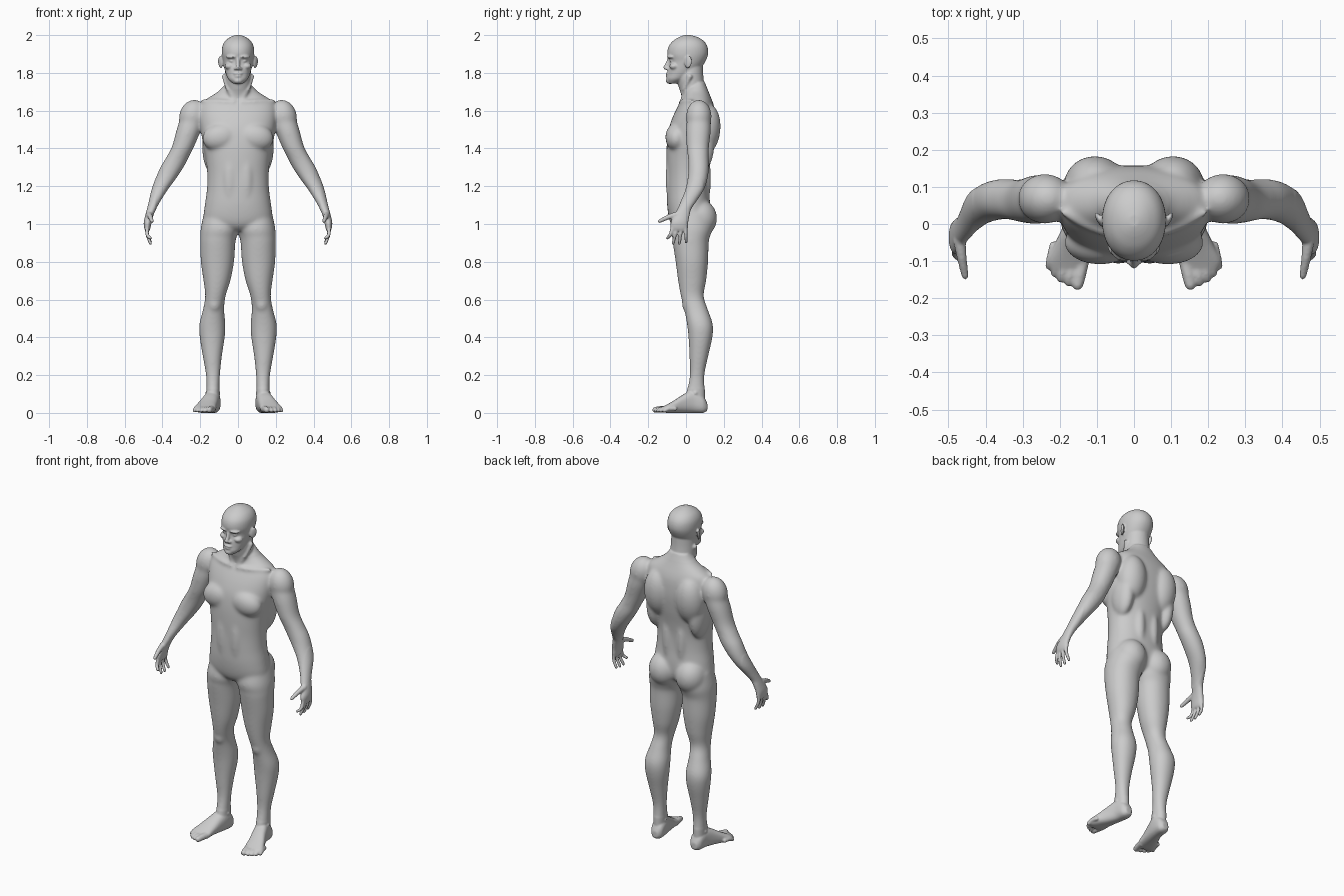
import bpy, bmesh
from math import cos, sin, pi, radians
from mathutils import Matrix, Vector

bm = bmesh.new()
BOTH, MID = (1, -1), (1,)


def spline(rows, n=5):
    """Catmull-Rom interpolation of equal-length rows."""
    rows = [Vector(r) for r in rows]
    out = []
    for i in range(len(rows) - 1):
        a, b, c, d = rows[max(i - 1, 0)], rows[i], rows[i + 1], rows[min(i + 2, len(rows) - 1)]
        for k in range(n):
            t = k / n
            out.append(0.5 * (2 * b + (c - a) * t + (2 * a - 5 * b + 4 * c - d) * t * t
                              + (3 * b - a - 3 * c + d) * t ** 3))
    return out + [rows[-1]]


def loft(rows, sides=MID, along='z', power=2.2, seg=40):
    """Rows are (position, x min, x max, other min, other max)."""
    for s in sides:
        rings = []
        for t, x0, x1, v0, v1 in spline(rows):
            ring = []
            for k in range(seg):
                c, q = cos(2 * pi * k / seg), sin(2 * pi * k / seg)
                c = abs(c) ** (2 / power) * (1 if c > 0 else -1)
                q = abs(q) ** (2 / power) * (1 if q > 0 else -1)
                x = s * ((x0 + x1) / 2 + c * (x1 - x0) / 2)
                v = (v0 + v1) / 2 + q * (v1 - v0) / 2
                ring.append(bm.verts.new((x, v, t) if along == 'z' else (x, t, v)))
            rings.append(ring)
        for a, b in zip(rings, rings[1:]):
            for k in range(seg):
                j = (k + 1) % seg
                bm.faces.new((a[k], a[j], b[j], b[k]))
        bm.faces.new(rings[0])
        bm.faces.new(rings[-1])


def blob(pos, radii, sides=BOTH, rot=(0, 0, 0), sub=3):
    """Ellipsoid, optionally mirrored; rot is in degrees about x, y, z."""
    r = Matrix.Identity(4)
    for angle, axis in zip(rot, 'XYZ'):
        r = Matrix.Rotation(radians(angle), 4, axis) @ r
    for s in sides:
        m = Matrix.Diagonal((s, 1, 1, 1)) @ Matrix.Translation(pos) @ r @ Matrix.Diagonal((*radii, 1))
        bmesh.ops.create_icosphere(bm, subdivisions=sub, radius=1, matrix=m)


def digit(points, r0, r1, sides=BOTH):
    """Rounded, tapering chain along a smooth path."""
    path = spline(points, 9)
    for i, p in enumerate(path):
        r = r0 + (r1 - r0) * i / (len(path) - 1)
        blob(p, (r, r, r), sides, sub=2)


# torso
loft([(z, -w, w, f, b) for z, w, f, b in (
    (.965, .06, -.05, .06), (.99, .14, -.075, .105), (1.03, .18, -.09, .125), (1.10, .176, -.100, .128),
    (1.18, .165, -.102, .122), (1.26, .163, -.102, .122), (1.34, .170, -.104, .132),
    (1.42, .185, -.102, .147), (1.50, .198, -.092, .157), (1.56, .205, -.073, .157),
    (1.61, .205, -.05, .152), (1.645, .19, -.03, .142), (1.67, .155, -.015, .132),
    (1.695, .115, -.005, .122), (1.72, .085, .0, .112), (1.75, .06, .02, .10))])

# neck
loft([(z, -w, w, f, b) for z, w, f, b in (
    (1.60, .085, 0, .13), (1.66, .074, -.018, .125), (1.71, .071, -.034, .102),
    (1.78, .070, -.05, .092), (1.84, .065, -.04, .09))], power=2)
digit([(.072, .02, 1.78), (.05, -.01, 1.71), (.015, -.02, 1.65)], .014, .010)

# torso muscles: chest, abdomen, back, flank, buttock, shoulder, collarbone
blob((.092, -.05, 1.46), (.098, .06, .075), rot=(0, 12, 0))
blob((.043, -.065, 1.24), (.045, .043, .17))
blob((.105, .105, 1.50), (.085, .078, .14), rot=(-6, 0, 0))
blob((.046, .085, 1.24), (.038, .048, .18))
blob((.14, .07, 1.41), (.050, .08, .14))
blob((.088, .075, 1.03), (.088, .09, .10))
blob((.24, .068, 1.57), (.072, .068, .09), rot=(0, -15, 0))
digit([(.02, -.03, 1.645), (.1, -.018, 1.65), (.19, .03, 1.652)], .011, .011)

# legs
loft([(1.06, .015, .180, -.06, .13), (.98, -.005, .197, -.080, .140), (.93, .008, .200, -.073, .126),
      (.90, .014, .200, -.070, .120), (.80, .021, .197, -.055, .117), (.70, .040, .183, -.042, .107),
      (.62, .065, .174, -.028, .094), (.55, .073, .185, -.010, .115), (.47, .067, .205, .005, .142),
      (.40, .070, .203, .013, .140), (.30, .085, .187, .018, .118), (.20, .095, .170, .020, .098),
      (.12, .098, .167, .005, .100), (.05, .097, .167, -.010, .100)], BOTH, power=2.1)
blob((.125, .002, .575), (.032, .024, .04))
blob((.133, .05, .105), (.041, .02, .02))

# feet
loft([(.113, .112, .148, .012, .05), (.09, .094, .166, 0, .09), (.04, .094, .175, 0, .12),
      (-.01, .103, .193, 0, .100), (-.06, .113, .217, 0, .068), (-.10, .119, .234, 0, .045),
      (-.125, .135, .225, .004, .032)], BOTH, 'y', 2.5)

# toes
digit([(.140, -.10, .020), (.146, -.135, .019), (.152, -.163, .016)], .020, .016)
for x, y in ((.177, -.158), (.197, -.148), (.214, -.133), (.229, -.113)):
    digit([(x - .012, y + .055, .022), (x - .004, y + .02, .022), (x, y, .012)], .012, .011)

# arms and palms
loft([(1.58, .17, .30, .01, .13), (1.50, .195, .325, .0, .132), (1.41, .232, .350, .003, .122),
      (1.35, .262, .382, .010, .120), (1.30, .288, .412, .012, .122), (1.24, .328, .437, .008, .115),
      (1.18, .372, .458, -.005, .095), (1.12, .410, .472, -.028, .055), (1.08, .432, .482, -.045, .028),
      (1.05, .446, .490, -.060, .020), (1.01, .457, .499, -.080, .012), (.98, .463, .497, -.082, .010),
      (.965, .468, .492, -.075, .005)], BOTH, power=2.1)

# fingers and thumbs
for y0, y1, z in ((-.070, -.098, .925), (-.047, -.068, .897), (-.024, -.035, .897), (-.002, .001, .905)):
    digit([(.481, y0, .98), (.480, (y0 + y1) / 2, .942), (.463, y1, z)], .0115, .0085)
digit([(.470, -.045, 1.05), (.464, -.09, 1.038), (.455, -.14, 1.015)], .018, .010)

# head
loft([(z, -w, w, f, b) for z, w, f, b in (
    (1.743, .026, -.092, -.05), (1.765, .050, -.102, .0), (1.79, .062, -.099, .04),
    (1.82, .071, -.096, .075), (1.86, .080, -.088, .102), (1.90, .086, -.099, .117),
    (1.94, .083, -.092, .113), (1.97, .067, -.068, .093), (1.99, .040, -.035, .06),
    (2.0, .014, -.008, .025))], power=2.1)

# face: brow, cheek, eye, nose, lips, chin, ear
blob((.032, -.078, 1.885), (.032, .022, .010), rot=(0, 0, 18))
blob((.045, -.062, 1.835), (.026, .026, .018))
blob((.032, -.076, 1.863), (.015, .011, .007))
digit([(0, -.090, 1.875), (0, -.098, 1.85), (0, -.109, 1.828)], .009, .012, MID)
blob((.013, -.099, 1.823), (.009, .012, .008))
blob((0, -.095, 1.796), (.025, .014, .006), MID)
blob((0, -.094, 1.782), (.021, .014, .006), MID)
blob((0, -.084, 1.758), (.026, .023, .017), MID)
blob((.093, .012, 1.857), (.008, .022, .034), rot=(-10, 0, -28))

# fuse all parts into one skin
bmesh.ops.recalc_face_normals(bm, faces=bm.faces[:])
mesh = bpy.data.meshes.new("body")
bm.to_mesh(mesh)
bm.free()
body = bpy.data.objects.new("body", mesh)
bpy.context.collection.objects.link(body)
mod = body.modifiers.new("fuse", 'REMESH')
mod.mode, mod.voxel_size = 'VOXEL', .005
skin = bpy.data.meshes.new_from_object(body.evaluated_get(bpy.context.evaluated_depsgraph_get()))
body.modifiers.clear()
body.data = skin
skin.name = "body"

# soften trunk and limbs strongly, head, hands and feet lightly
group = body.vertex_groups.new(name="soft")
group.add([v.index for v in skin.vertices if .13 < v.co.z < 1.71 and abs(v.co.x) < .435], 1, 'REPLACE')
for name, count in (("soft", 50), ("", 4)):
    mod = body.modifiers.new("smooth", 'SMOOTH')
    mod.factor, mod.iterations, mod.vertex_group = .5, count, name
skin.polygons.foreach_set("use_smooth", [True] * len(skin.polygons))
